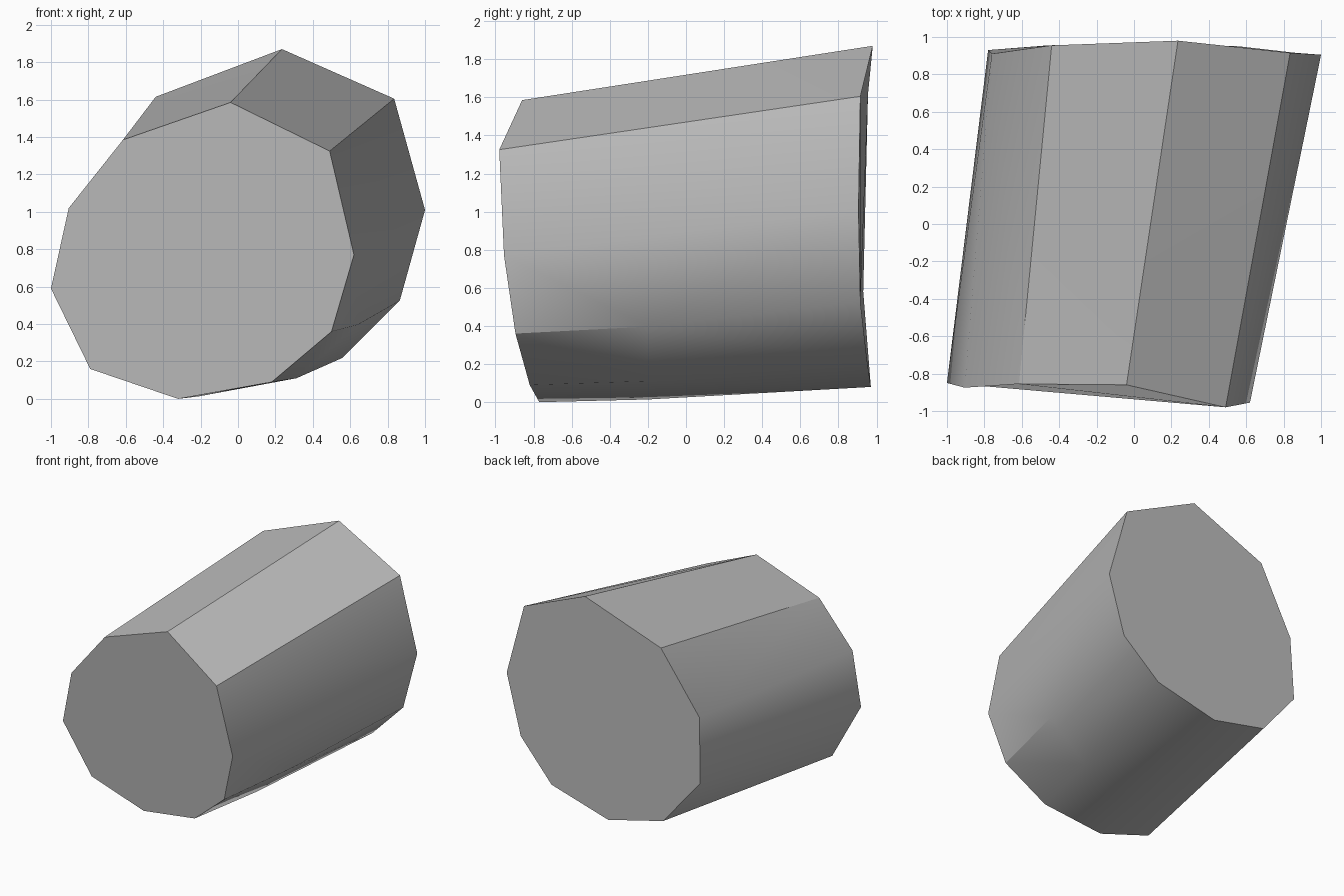
import bpy
import bmesh
import math
from mathutils import Vector

default_cube = bpy.data.objects.get("Cube")
if default_cube:
    bpy.data.objects.remove(default_cube, do_unlink=True)


def flat_material(name, colour):
    material = bpy.data.materials.new(name)
    material.use_nodes = True
    material.diffuse_color = colour
    shader = next(n for n in material.node_tree.nodes if n.type == "BSDF_PRINCIPLED")
    shader.inputs["Base Color"].default_value = colour
    shader.inputs["Roughness"].default_value = 0.8
    return material


# Matching irregular ten-sided outlines, clockwise from the top corner
front_outline = [
    (-.04, -.86, 1.585), (.49, -.98, 1.325), (.62, -.955, .77),
    (.5, -.895, .36), (.18, -.82, .09), (-.32, -.77, 0),
    (-.79, -.775, .16), (-1, -.85, .59), (-.905, -.875, 1.02),
    (-.615, -.855, 1.385),
]
back_outline = [
    (.235, .98, 1.87), (.835, .915, 1.605), (1, .905, 1.01),
    (.865, .915, .525), (.56, .95, .22), (.03, .97, .08),
    (-.46, .955, .195), (-.78, .93, .58), (-.76, .91, 1.11),
    (-.44, .955, 1.615),
]
# Shallow hollow along the lower side: corner index -> drop in height
hollow = {3: .027, 4: .025, 5: .012}
waist_y = -.2


def waist_point(index):
    start, end = Vector(front_outline[index]), Vector(back_outline[index])
    point = start.lerp(end, (waist_y - start.y) / (end.y - start.y))
    point.z -= hollow.get(index, 0)
    return point


def build_stone(name, material):
    bm = bmesh.new()
    count = len(front_outline)
    front = [bm.verts.new(p) for p in front_outline]
    back = [bm.verts.new(p) for p in back_outline]
    waist = {i: bm.verts.new(waist_point(i)) for i in hollow}

    # Side facets, with the extra waist corners where the stone is hollowed
    for i in range(count):
        j = (i + 1) % count
        if i in waist and j in waist:
            bm.faces.new((front[i], front[j], waist[j], waist[i]))
            bm.faces.new((waist[i], waist[j], back[j], back[i]))
        else:
            corners = [front[i], front[j], waist.get(j), back[j], back[i], waist.get(i)]
            bm.faces.new([v for v in corners if v])

    # End caps
    caps = [bm.faces.new(front), bm.faces.new(back)]
    bmesh.ops.recalc_face_normals(bm, faces=bm.faces[:])
    bmesh.ops.triangulate(bm, faces=[f for f in bm.faces if f not in caps])

    mesh = bpy.data.meshes.new(name)
    bm.to_mesh(mesh)
    bm.free()
    mesh.materials.append(material)
    stone = bpy.data.objects.new(name, mesh)
    bpy.context.collection.objects.link(stone)
    return stone


stone = build_stone("faceted_stone", flat_material("stone_grey", (.5, .5, .5, 1)))

# Soften only the shallow corners
bpy.ops.object.select_all(action="DESELECT")
stone.select_set(True)
bpy.context.view_layer.objects.active = stone
bpy.ops.object.shade_smooth_by_angle(angle=math.radians(31))
